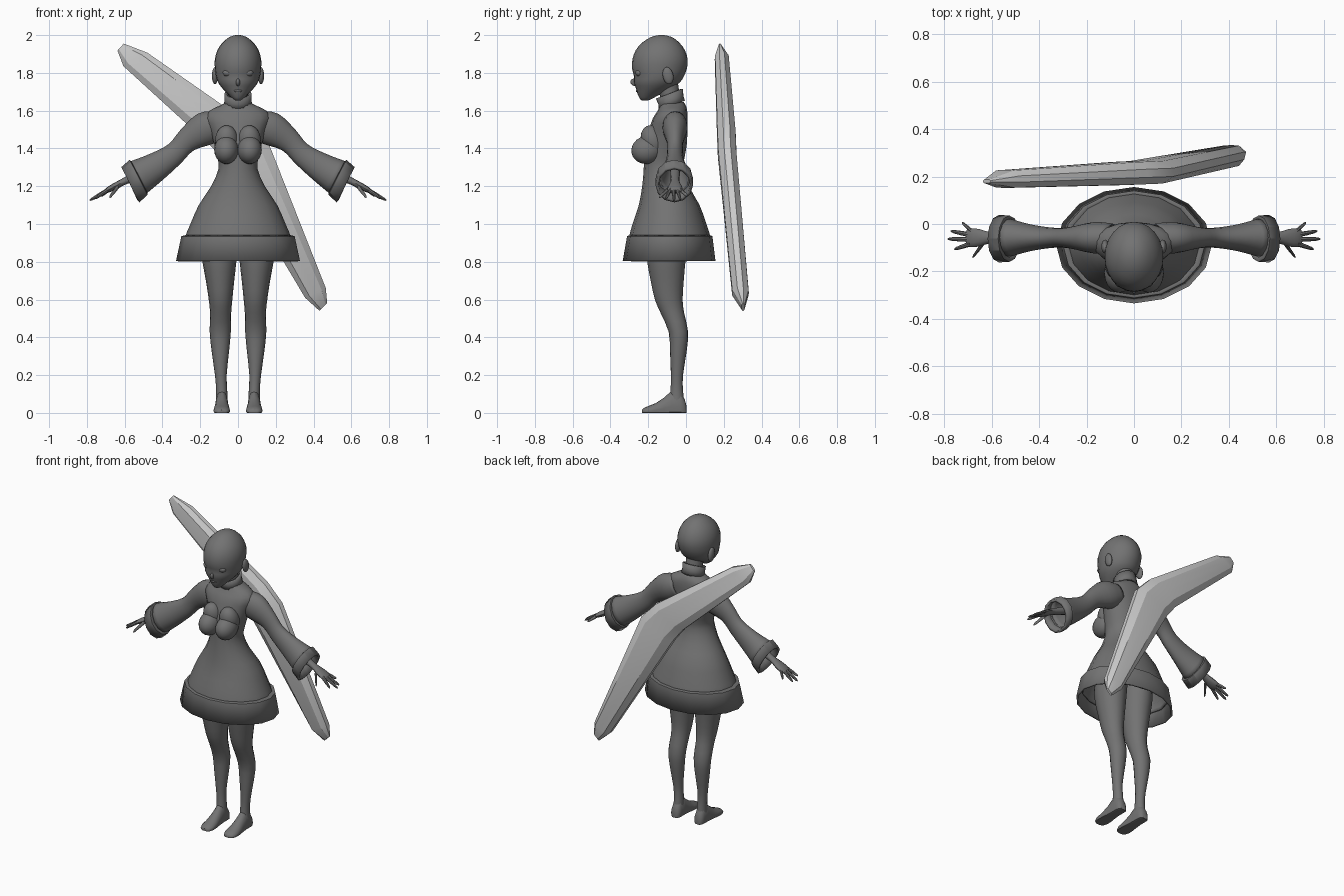
import bpy, bmesh, math
from mathutils import Vector, Matrix

if "Cube" in bpy.data.objects:
    bpy.data.objects.remove(bpy.data.objects["Cube"])


def material(name, value):
    m = bpy.data.materials.new(name)
    m.diffuse_color = (value, value, value, 1)
    m.use_nodes = True
    m.node_tree.nodes["Principled BSDF"].inputs["Base Color"].default_value = m.diffuse_color
    return m


GREY = material("dark grey", 0.17)
PALE = material("pale grey", 0.6)


def finish(name, bm, mat=GREY, mirror=False, thick=0, angle=40):
    bmesh.ops.recalc_face_normals(bm, faces=bm.faces)
    me = bpy.data.meshes.new(name)
    bm.to_mesh(me)
    bm.free()
    me.materials.append(mat)
    ob = bpy.data.objects.new(name, me)
    bpy.context.collection.objects.link(ob)
    bpy.ops.object.select_all(action='DESELECT')
    ob.select_set(True)
    bpy.context.view_layer.objects.active = ob
    bpy.ops.object.shade_smooth_by_angle(angle=math.radians(angle))
    if thick:
        mod = ob.modifiers.new("thickness", 'SOLIDIFY')
        mod.thickness = thick
        mod.offset = -1
    if mirror:
        ob.modifiers.new("mirror", 'MIRROR').use_mirror_merge = False
    return ob


def skin(bm, loops, caps=True):
    """Bridge a list of equal point loops with quads."""
    rows = [[bm.verts.new(p) for p in loop] for loop in loops]
    n = len(rows[0])
    for a, b in zip(rows, rows[1:]):
        for i in range(n):
            bm.faces.new((a[i], a[(i + 1) % n], b[(i + 1) % n], b[i]))
    if caps:
        bm.faces.new(rows[0])
        bm.faces.new(rows[-1])


def refine(rings, n):
    """Smoothly interpolate between key rings."""
    out = []
    for i in range(len(rings) - 1):
        p0, p1, p2, p3 = (rings[min(max(j, 0), len(rings) - 1)] for j in range(i - 1, i + 3))
        for k in range(n):
            t = k / n
            out.append([0.5 * (2 * b + (c - a) * t + (2 * a - 5 * b + 4 * c - d) * t * t
                               + (3 * b - a - 3 * c + d) * t ** 3)
                        for a, b, c, d in zip(p0, p1, p2, p3)])
    return out + [rings[-1]]


def loft(bm, rings, sides=16, steps=1, caps=True, axis='Y'):
    """rings: x, y, z, half size a, half size b, tilt in degrees about the axis."""
    loops = []
    for x, y, z, a, b, tilt in refine(rings, steps):
        rot = Matrix.Rotation(math.radians(tilt), 3, axis)
        loop = []
        for i in range(sides):
            t = 2 * math.pi * i / sides
            p = Vector((x, y, z)) + rot @ Vector((a * math.cos(t), b * math.sin(t), 0))
            p.z = max(p.z, 0)
            loop.append(p)
        loops.append(loop)
    skin(bm, loops, caps)


def level(z, x0, x1, y0, y1):
    """Horizontal ring given by its extents."""
    return ((x0 + x1) / 2, (y0 + y1) / 2, z, (x1 - x0) / 2, (y1 - y0) / 2, 0)


def part(name, rings, sides=16, steps=1, caps=True, axis='Y', **kw):
    bm = bmesh.new()
    loft(bm, rings, sides, steps, caps, axis)
    return finish(name, bm, **kw)


def ball(name, centre, size, mirror=False, tilt=0):
    bm = bmesh.new()
    m = (Matrix.Translation(centre) @ Matrix.Rotation(math.radians(tilt), 4, 'X')
         @ Matrix.Diagonal((*size, 1)))
    bmesh.ops.create_uvsphere(bm, u_segments=20, v_segments=12, radius=1, matrix=m)
    return finish(name, bm, mirror=mirror)


# Head: half width, front and back at each height
part("head", [level(z, -w, w, f, b) for z, w, f, b in (
    (2.0, .012, -.142, -.118), (1.99, .045, -.185, -.075), (1.96, .082, -.232, -.035),
    (1.92, .109, -.266, -.006), (1.87, .123, -.284, .009), (1.82, .122, -.285, .004),
    (1.785, .117, -.276, -.01), (1.75, .106, -.276, -.032), (1.715, .08, -.264, -.08),
    (1.685, .05, -.255, -.14), (1.66, .024, -.242, -.185), (1.653, .008, -.228, -.205))],
    sides=24, steps=2)
ball("ear", (.122, -.095, 1.785), (.016, .028, .046), True, 12)
ball("eye", (.053, -.246, 1.8), (.028, .022, .02), True)
ball("nose", (0, -.272, 1.75), (.011, .023, .019), tilt=-25)
ball("lips", (0, -.255, 1.705), (.022, .011, .008))

# Neck and tilted collar
part("neck", [(0, -.07, 1.61, .055, .055, 10), (0, -.085, 1.68, .052, .052, 15),
              (0, -.1, 1.76, .055, .055, 10)], axis='X')
part("collar", [(0, -.076, 1.632, .075, .073, 16), (0, -.08, 1.655, .071, .07, 18),
                (0, -.088, 1.69, .072, .076, 20)], axis='X', caps=False, thick=.012)

# Dress: bodice flaring into an open skirt
part("dress", [level(z, -w, w, f, b) for z, w, f, b in (
    (1.645, .062, -.135, -.012), (1.625, .1, -.14, 0), (1.6, .15, -.15, .006),
    (1.56, .172, -.175, .009), (1.5, .15, -.195, .008), (1.42, .125, -.215, .004),
    (1.35, .108, -.222, -.008), (1.29, .104, -.224, -.014), (1.2, .142, -.232, .015),
    (1.1, .208, -.25, .072), (1.0, .252, -.283, .108), (.93, .281, -.302, .13),
    (.88, .29, -.31, .137))], steps=2, caps=False, thick=.008)
part("skirt_hem", [level(.942, -.275, .275, -.297, .125), level(.935, -.3, .3, -.312, .14),
                   level(.805, -.328, .328, -.335, .156)], caps=False, thick=.012, angle=30)
ball("bust", (.062, -.207, 1.392), (.064, .083, .074), True, 12)
ball("upper_bust", (.06, -.175, 1.44), (.062, .062, .085), True, 20)

# Arms: flared sleeve, cuff and hand
def arm_ring(x, z, a, b, slope, y=-.058):
    return (x, y, z, a, b, slope - 90)


part("sleeve", [arm_ring(*r) for r in (
    (.09, 1.535, .07, .06, 25), (.17, 1.505, .09, .066, 30), (.27, 1.443, .064, .045, 35),
    (.335, 1.372, .06, .042, 35), (.43, 1.305, .076, .055, 31), (.53, 1.245, .096, .082, 27))],
    steps=3, caps=False, mirror=True, thick=.006)
part("cuff", [arm_ring(.522, 1.249, .092, .08, 27, -.062), arm_ring(.526, 1.247, .104, .098, 27, -.062),
              arm_ring(.57, 1.208, .105, .1, 27, -.062)],
     sides=12, caps=False, mirror=True, thick=.016, angle=30)

bm = bmesh.new()
loft(bm, [arm_ring(*r) for r in (
    (.44, 1.3, .032, .03, 30), (.56, 1.245, .022, .024, 28), (.61, 1.222, .018, .024, 28),
    (.65, 1.2, .018, .036, 28), (.685, 1.182, .015, .04, 28), (.705, 1.172, .008, .034, 28))], 12, 2)
# Each finger: root x, y, z and tip x, y, z
for x0, y0, z0, x1, y1, z1 in ((.685, -.03, 1.182, .725, .006, 1.148), (.69, -.046, 1.18, .772, -.03, 1.13),
                               (.69, -.065, 1.18, .785, -.063, 1.125), (.69, -.084, 1.18, .757, -.106, 1.135),
                               (.635, -.08, 1.2, .68, -.14, 1.14)):
    a, b = Vector((x0, y0, z0)), Vector((x1, y1, z1))
    loft(bm, [(*a.lerp(b, t), r, r, -60) for t, r in
              ((0, .011), (.5, .0095), (.9, .007), (1, .003))], 8)
finish("hand", bm, mirror=True)

# Legs and feet
part("leg", [level(*r) for r in (
    (1.02, .005, .17, -.19, .02), (.9, .006, .195, -.21, .01), (.8, .009, .188, -.205, -.003),
    (.7, .02, .17, -.187, -.012), (.6, .03, .155, -.165, -.018), (.53, .036, .148, -.135, -.01),
    (.43, .038, .15, -.092, .011), (.33, .047, .14, -.085, .004), (.2, .06, .122, -.08, -.016),
    (.12, .057, .116, -.082, -.016), (.05, .055, .118, -.09, -.008))], steps=2, mirror=True)
part("foot", [(.086, y, h * .3, w, h * .7, 90) for y, w, h in (
    (.002, .018, .04), (-.008, .03, .075), (-.03, .034, .115), (-.075, .034, .118), (-.115, .037, .082),
    (-.16, .043, .052), (-.2, .044, .036), (-.225, .034, .025), (-.234, .018, .015))],
    axis='X', mirror=True)

# Boomerang: outer edge x z, inner edge x z, depth y, half thickness
loops = []
for ox, oz, ix, iz, y, h in ((-.605, 1.955, -.638, 1.918, .18, .008), (-.48, 1.907, -.607, 1.836, .19, .038),
                             (.06, 1.53, -.135, 1.405, .214, .05), (.165, 1.42, -.065, 1.315, .218, .05),
                             (.465, .66, .355, .61, .288, .045), (.472, .58, .432, .54, .302, .008)):
    loops.append([(ox + (ix - ox) * t, y + h * s, oz + (iz - oz) * t) for t, s in (
        (0, -.35), (.2, -.95), (.5, -1), (.8, -.95), (1, -.35),
        (1, .35), (.8, .95), (.5, 1), (.2, .95), (0, .35))])
bm = bmesh.new()
skin(bm, loops)
finish("boomerang", bm, PALE, angle=30)
